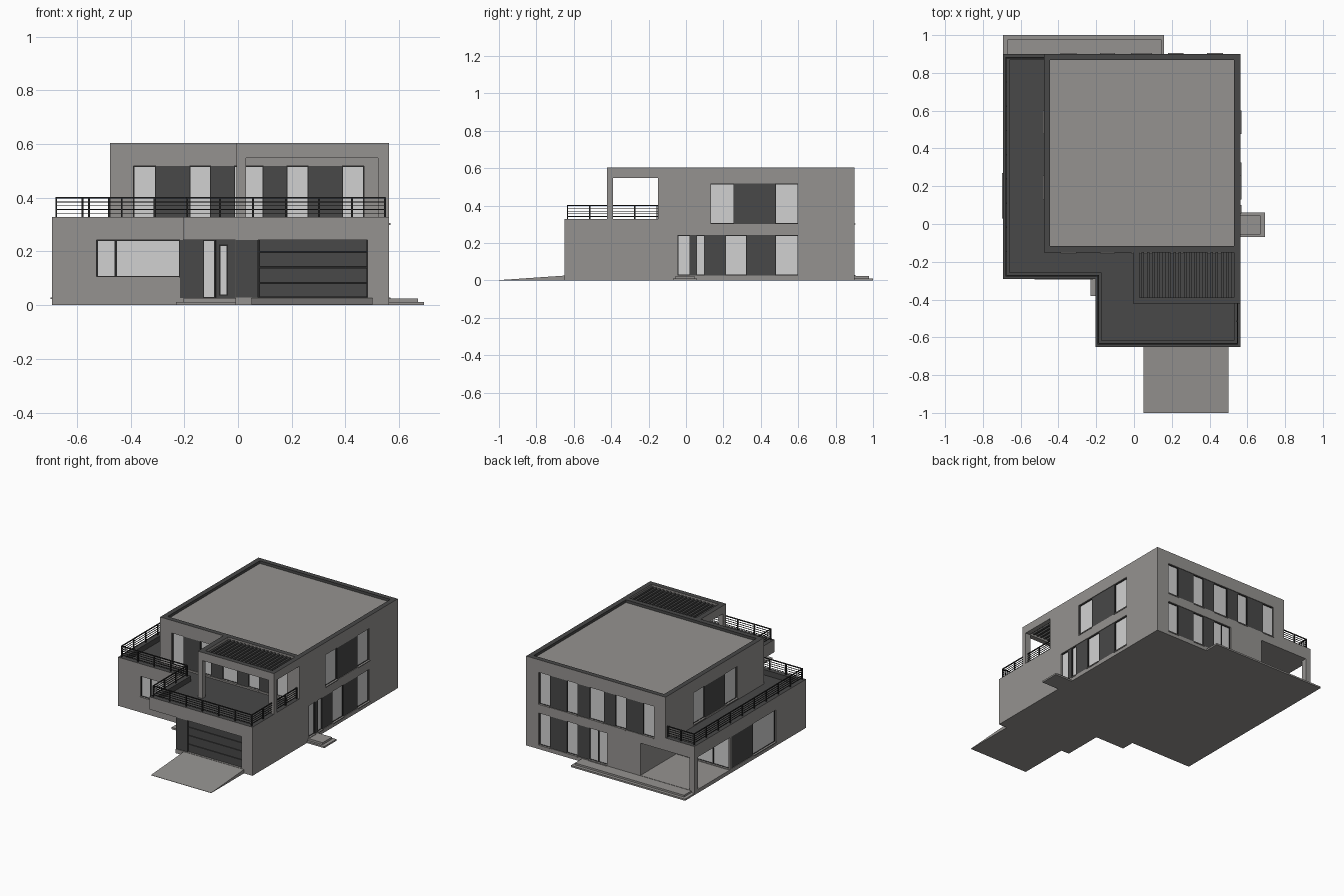
import bpy, bmesh

if "Cube" in bpy.data.objects:
    bpy.data.objects.remove(bpy.data.objects["Cube"])

def mat(name, *c):
    m = bpy.data.materials.new(name)
    m.diffuse_color = (*c, 1)
    m.use_nodes = True
    m.node_tree.nodes["Principled BSDF"].inputs["Base Color"].default_value = m.diffuse_color
    return m

WALL = mat("wall_grey", 0.30, 0.29, 0.28)
DARK = mat("charcoal", 0.065, 0.065, 0.065)
GLASS = mat("pale_glass", 0.64, 0.64, 0.64)
METAL = mat("black_metal", 0.02, 0.02, 0.02)
DIRS = {'W': (-1, 0, 0), 'E': (1, 0, 0), 'S': (0, -1, 0), 'N': (0, 1, 0), 'B': (0, 0, -1)}

def finish(name, bm, *mats):
    me = bpy.data.meshes.new(name)
    bm.normal_update()
    bm.to_mesh(me)
    bm.free()
    ob = bpy.data.objects.new(name, me)
    bpy.context.collection.objects.link(ob)
    for m in mats:
        me.materials.append(m)
    return ob

def add_box(bm, x0, x1, y0, y1, z0, z1):
    r = bmesh.ops.create_cube(bm, size=1)
    for v in r['verts']:
        v.co = ((x0 + x1) / 2 + v.co.x * (x1 - x0), (y0 + y1) / 2 + v.co.y * (y1 - y0),
                (z0 + z1) / 2 + v.co.z * (z1 - z0))
    return {f for v in r['verts'] for f in v.link_faces}

def boxes(name, items, m):
    bm = bmesh.new()
    for b in items:
        add_box(bm, *b)
    return finish(name, bm, m)

def prism(name, pts, z0, z1, dark_top=False):
    bm = bmesh.new()
    base = bm.faces.new([bm.verts.new((x, y, z0)) for x, y in pts])
    r = bmesh.ops.extrude_face_region(bm, geom=[base])
    for v in r['geom']:
        if isinstance(v, bmesh.types.BMVert):
            v.co.z = z1
    bmesh.ops.recalc_face_normals(bm, faces=bm.faces)
    bm.normal_update()
    for f in bm.faces:
        f.material_index = int(dark_top and f.normal.z > 0.5)
    return finish(name, bm, WALL, DARK)

def parapet(name, segs):
    """Boxes that are wall coloured on the listed outer sides, dark elsewhere."""
    bm = bmesh.new()
    for *b, sides in segs:
        faces = add_box(bm, *b)
        bm.normal_update()
        for f in faces:
            out = any(sum(p * q for p, q in zip(f.normal, DIRS[s])) > 0.9 for s in sides)
            f.material_index = 0 if out else 1
    return finish(name, bm, WALL, DARK)

# ---- main masses ----
ground = prism("ground_floor", [(-.693, -.29), (-.01, -.29), (-.01, -.65), (.563, -.65), (.563, .9),
                                (-.29, .9), (-.29, .52), (-.693, .52)], 0, .243)
prism("terrace_deck", [(-.693, -.29), (-.205, -.29), (-.205, -.65), (.563, -.65), (.563, .9),
                       (-.693, .9)], .243, .292, True)
upper = prism("upper_floor", [(-.477, -.15), (.563, -.15), (.563, .9), (-.477, .9)], .292, .585)

T = .033
parapet("terrace_parapet", [
    (-.693, -.66, -.29, .9, .292, .328, 'WSN'), (-.66, -.477, .9 - T, .9, .292, .328, 'N'),
    (-.66, -.172, -.29, -.257, .292, .328, 'S'), (-.205, -.172, -.65, -.29, .292, .328, 'WS'),
    (-.172, .563, -.65, -.617, .292, .328, 'SE'), (.53, .563, -.617, -.15, .292, .328, 'E')])
parapet("roof_parapet", [
    (-.477, -.444, -.15, .9, .585, .603, 'WSN'), (.53, .563, -.15, .9, .585, .603, 'ESN'),
    (-.444, .53, .9 - T, .9, .585, .603, 'N'), (-.444, .53, -.15, -.117, .585, .603, 'S')])

# ---- pergola on the terrace ----
parapet("pergola_beams", [
    (-.005, .03, -.422, -.15, .548, .603, 'WESB'), (.53, .563, -.422, -.15, .548, .603, 'WESB'),
    (.03, .53, -.422, -.389, .548, .603, 'SNB')])
boxes("pergola_columns", [(-.005, .03, -.422, -.389, .292, .548),
                          (.522, .563, -.422, -.389, .292, .548)], WALL)
boxes("pergola_slats", [(.04 + i * .028, .054 + i * .028, -.389, -.15, .56, .592)
                        for i in range(18)], DARK)

# ---- facade strips: recessed glass and dark panels ----
cutters = {ground: [], upper: []}
panes, panels, frames, sills = [], [], [], []

def strip(wall, axis, face, sign, z0, z1, edges, kinds):
    def place(a, b, d0, d1, za, zb):
        lo, hi = sorted((face + sign * d0, face + sign * d1))
        return (a, b, lo, hi, za, zb) if axis == 'x' else (lo, hi, a, b, za, zb)
    cutters[wall].append(place(edges[0], edges[-1], -.016, .03, z0, z1 + (.01 if z1 > .24 and wall == ground else 0)))
    for a, b, k in zip(edges, edges[1:], kinds):
        if k == 'd':
            panels.append(place(a, b, -.02, -.004, z0, z1))
            continue
        panes.append(place(a, b, -.02, -.012, z0, z1))
        w = .004
        frames.extend([place(a, a + w, -.02, -.008, z0, z1), place(b - w, b, -.02, -.008, z0, z1),
                       place(a + w, b - w, -.02, -.008, z1 - w, z1),
                       place(a + w, b - w, -.02, -.008, z0, z0 + w)])
        sills.append(place(a, b, -.014, .005, z0 - .004, z0 + .002))

U, L = (.303, .518), (.027, .243)
row = [-.39, -.305, -.18, -.1, -.015, .095, .18, .262, .387, .47]
strip(upper, 'x', -.15, -1, *U, row, 'gdgdgdgdg')
strip(upper, 'x', .9, 1, *U, row, 'gdgdgdgdg')
for face, sign in ((.563, 1), (-.477, -1)):
    strip(upper, 'y', face, sign, *U, [.13, .257, .476, .6], 'gdg')
strip(ground, 'x', .9, 1, *L, [-.04, .028, .095, .18, .262, .387, .47], 'ggdgdg')
strip(ground, 'y', .563, 1, *L, [-.045, .022, .055, .1, .21, .325, .476, .6], 'gdgdgdg')
strip(ground, 'y', -.693, -1, *L, [.03, .27, .505], 'gd')
strip(ground, 'x', .52, 1, *L, [-.68, -.56, -.44], 'gg')
strip(ground, 'x', -.29, -1, .104, .243, [-.526, -.455, -.216], 'gg')
strip(ground, 'x', -.29, -1, *L, [-.216, -.13, -.085, -.012], 'dgd')
boxes("window_glass", panes, GLASS)
boxes("dark_panels", panels, DARK)
boxes("window_frames", frames, METAL)
boxes("window_sills", sills, WALL)

# ---- front door details ----
boxes("front_door_glass", [(-.065, -.042, -.289, -.284, .04, .22)], GLASS)
boxes("front_door_trim", [(-.07, -.037, -.287, -.283, .035, .225),
                          (-.085, -.08, -.289, -.283, .027, .243)], METAL)

# ---- garage door ----
cutters[ground].append((-.02, .483, -.67, -.63, .028, .26))
boxes("garage_side_panel", [(-.01, .075, -.645, -.629, .028, .243)], DARK)
boxes("garage_backing", [(.075, .483, -.634, -.628, .028, .243)], METAL)
boxes("garage_door", [(.08, .481, -.64, -.63, z, z + h) for z, h in
                      ((.03, .05), (.084, .055), (.143, .052), (.199, .043))], DARK)

# ---- cut the recesses ----
for wall, items in cutters.items():
    for i, b in enumerate(items):
        c = boxes(f"{wall.name}_cutter_{i}", [b], WALL)
        c.hide_render = True
        c.hide_viewport = True
        mod = wall.modifiers.new("recess", 'BOOLEAN')
        mod.operation, mod.object, mod.solver = 'DIFFERENCE', c, 'EXACT'

# ---- porch, steps and driveway ----
boxes("porch_column", [(-.693, -.655, .862, .9, .025, .243)], WALL)
boxes("porch_floor", [(-.693, -.29, .52, .9, 0, .025)], WALL)
boxes("garden_terrace", [(-.693, .16, .9, 1, 0, .011), (-.67, .145, .9, .978, .011, .023)], WALL)
boxes("entrance_step", [(-.23, -.01, -.38, -.29, 0, .012), (-.205, -.01, -.355, -.29, .012, .024)], WALL)
boxes("side_step", [(.563, .693, -.07, .06, 0, .011), (.563, .67, -.055, .045, .011, .025)], WALL)
bm = bmesh.new()
for f in add_box(bm, .05, .5, -1, -.65, 0, .026):
    for v in f.verts:
        if v.co.y < -.9 and v.co.z > .01:
            v.co.z = .002
finish("driveway", bm, WALL)

# ---- terrace railing along the parapet ----
path = [(-.48, .88), (-.677, .88), (-.677, -.274), (-.189, -.274), (-.189, -.634),
        (.547, -.634), (.547, -.155)]
rails, posts = [], []
for (ax, ay), (bx, by) in zip(path, path[1:]):
    x0, x1, y0, y1 = min(ax, bx), max(ax, bx), min(ay, by), max(ay, by)
    for z in (.342, .356, .370, .384, .400):
        r = .003 if z == .400 else .0016
        rails.append((x0 - r, x1 + r, y0 - r, y1 + r, z - r, z + r))
    n = max(1, round((x1 - x0 + y1 - y0) / .123))
    for i in range(n + 1):
        x, y = ax + (bx - ax) * i / n, ay + (by - ay) * i / n
        posts.append((x - .0035, x + .0035, y - .0035, y + .0035, .326, .401))
boxes("railing_rails", rails, METAL)
boxes("railing_posts", posts, METAL)
